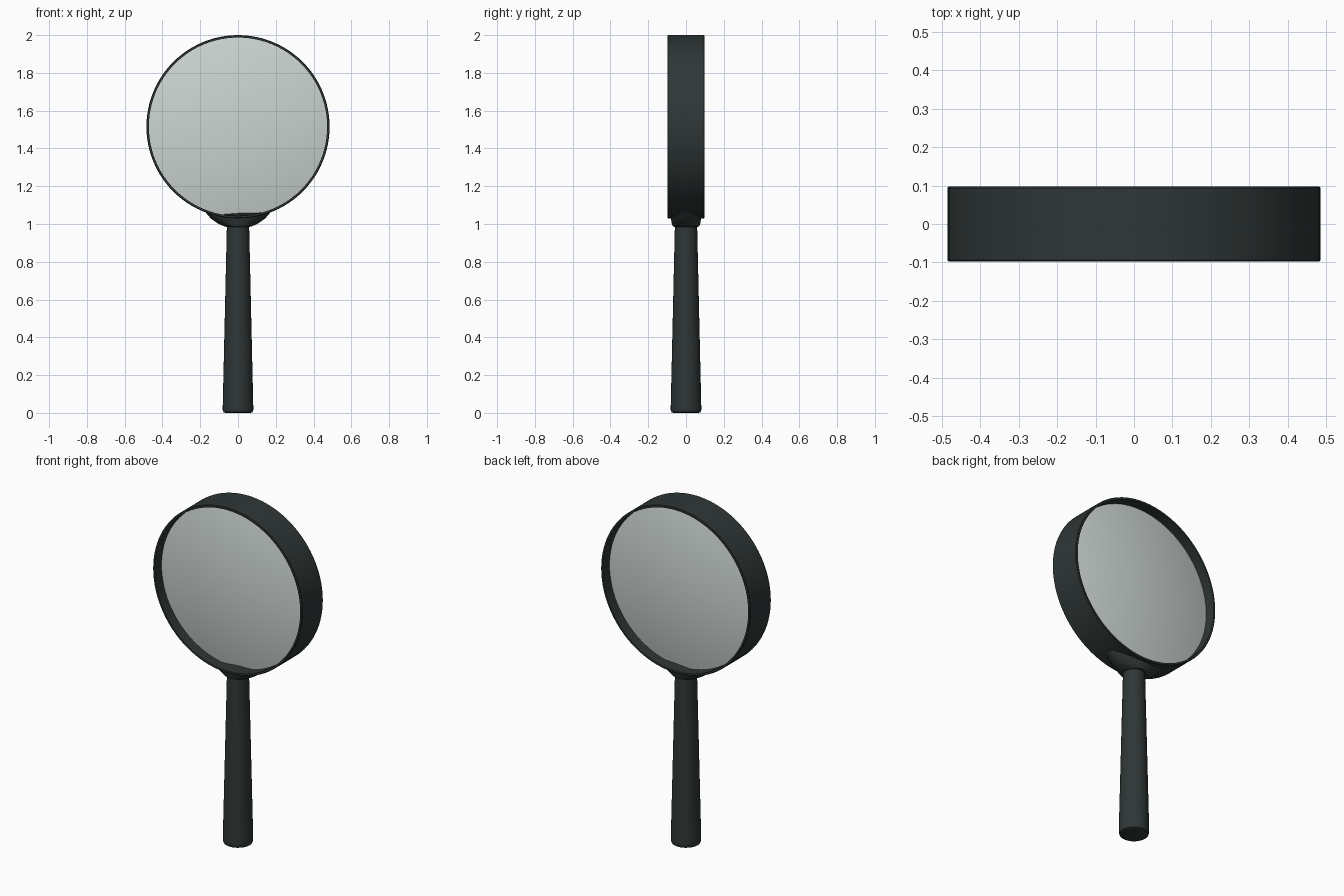
import bpy
import bmesh
from math import cos, sin, pi, sqrt, radians, asin

cube = bpy.data.objects.get("Cube")
if cube:
    bpy.data.objects.remove(cube, do_unlink=True)

CENTRE_Z = 1.515
RIM_R = 0.485
GLASS_R = 0.472


def material(name, rgb, alpha=1.0):
    mat = bpy.data.materials.new(name)
    mat.use_nodes = True
    mat.diffuse_color = (*rgb, alpha)
    shader = mat.node_tree.nodes["Principled BSDF"]
    shader.inputs["Base Color"].default_value = (*rgb, 1)
    shader.inputs["Alpha"].default_value = alpha
    shader.inputs["Roughness"].default_value = 0.6
    return mat


def loft(name, rings, mat, closed=False):
    """Skin a list of point rings; cap the ends unless the loop is closed."""
    bm = bmesh.new()
    loops = [[bm.verts.new(p) for p in ring] for ring in rings]
    pairs = list(zip(loops, loops[1:]))
    if closed:
        pairs.append((loops[-1], loops[0]))
    for a, b in pairs:
        n = len(a)
        for i in range(n):
            j = (i + 1) % n
            bm.faces.new((a[i], a[j], b[j], b[i]))
    if not closed:
        bm.faces.new(loops[0])
        bm.faces.new(loops[-1])
    bmesh.ops.recalc_face_normals(bm, faces=bm.faces)
    mesh = bpy.data.meshes.new(name)
    bm.to_mesh(mesh)
    bm.free()
    mesh.materials.append(mat)
    obj = bpy.data.objects.new(name, mesh)
    bpy.context.collection.objects.link(obj)
    bpy.ops.object.select_all(action="DESELECT")
    obj.select_set(True)
    bpy.context.view_layer.objects.active = obj
    bpy.ops.object.shade_smooth_by_angle(angle=radians(35))
    return obj


def upright_ring(r, y, n=96):
    return [(r * cos(2 * pi * i / n), y, CENTRE_Z + r * sin(2 * pi * i / n))
            for i in range(n)]


def level_ring(rx, ry, z, n=48):
    return [(rx * cos(2 * pi * i / n), ry * sin(2 * pi * i / n), z)
            for i in range(n)]


dark = material("dark green grey", (0.028, 0.038, 0.037))
glass = material("pale glass", (0.60, 0.66, 0.64), 0.8)

# Rim: a wide thin band around the lens
rim_profile = [(RIM_R, -0.094), (RIM_R, 0.094), (RIM_R - 0.003, 0.097),
               (GLASS_R, 0.097), (GLASS_R, -0.097), (RIM_R - 0.003, -0.097)]
loft("rim", [upright_ring(r, y) for r, y in rim_profile], dark, closed=True)

# Lens: two shallow spherical caps meeting at a thin edge
EDGE, BULGE = 0.035, 0.05
sphere_r = (GLASS_R ** 2 + BULGE ** 2) / (2 * BULGE)
half_angle = asin(GLASS_R / sphere_r)
STEPS = 12
front = []
for k in range(1, STEPS + 1):
    a = half_angle * k / STEPS
    front.append((sphere_r * sin(a), EDGE + BULGE - sphere_r * (1 - cos(a))))
lens_profile = [(r, -y) for r, y in front] + front[::-1]
loft("lens", [upright_ring(r, y) for r, y in lens_profile], glass)

# Collar: flares from the handle and hugs the underside of the rim
collar = [level_ring(rx, ry, z) for rx, ry, z in
          [(0.062, 0.062, 0.985), (0.075, 0.070, 0.988), (0.11, 0.076, 1.005),
           (0.145, 0.08, 1.03)]]
saddle_r = RIM_R - 0.006
collar.append([(x, y, CENTRE_Z - sqrt(saddle_r ** 2 - x * x))
               for x, y, z in level_ring(0.18, 0.082, 0)])
loft("collar", collar, dark)

# Handle: tapered round grip with a softened foot
handle_profile = [(0.068, 0.0), (0.077, 0.004), (0.081, 0.015),
                  (0.081, 0.03), (0.059, 0.99)]
loft("handle", [level_ring(r, r, z) for r, z in handle_profile], dark)
